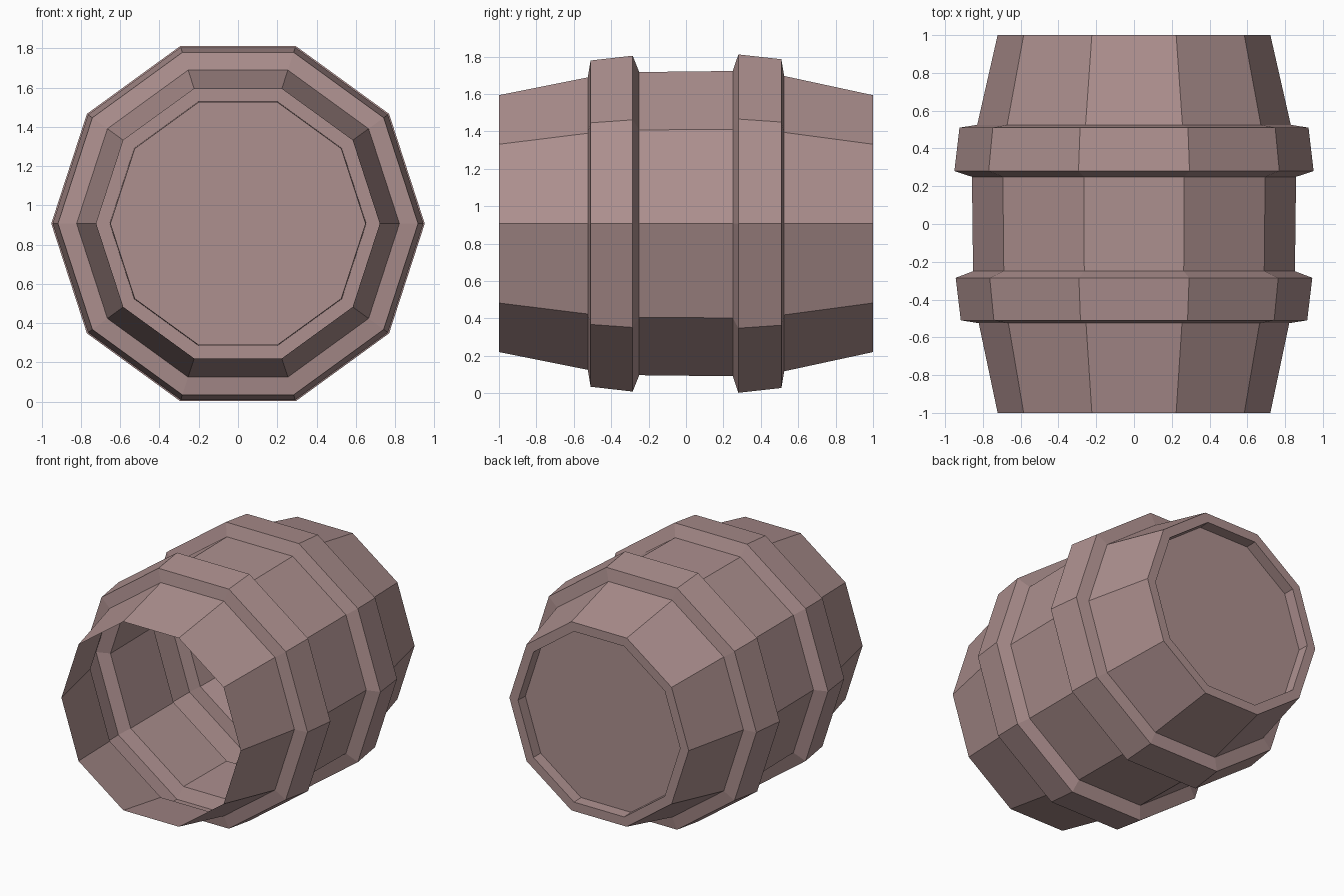
import bpy
import bmesh
from math import cos, sin, tau

if "Cube" in bpy.data.objects:
    bpy.data.objects.remove(bpy.data.objects["Cube"], do_unlink=True)

SIDES = 10
AXIS_HEIGHT = 0.907

wood = bpy.data.materials.new("dusty_rose_wood")
wood.use_nodes = True
colour = (0.42, 0.28, 0.275, 1)
wood.diffuse_color = colour
wood.node_tree.nodes["Principled BSDF"].inputs["Base Color"].default_value = colour


def turned_part(name, profile, capped=False):
    """Turn a (y, radius) profile around the barrel's lengthwise axis."""
    bm = bmesh.new()
    rings = [[bm.verts.new((r * cos(tau * k / SIDES), y,
                            AXIS_HEIGHT + r * sin(tau * k / SIDES)))
              for k in range(SIDES)] for y, r in profile]
    for a, b in zip(rings, rings[1:]):
        for k in range(SIDES):
            n = (k + 1) % SIDES
            bm.faces.new((a[k], b[k], b[n], a[n]))
    if capped:
        bm.faces.new(reversed(rings[-1]))
    mesh = bpy.data.meshes.new(name)
    bm.to_mesh(mesh)
    bm.free()
    mesh.materials.append(wood)
    obj = bpy.data.objects.new(name, mesh)
    bpy.context.collection.objects.link(obj)


# Thin open-fronted shell: tapered staves between two raised hoops
turned_part("front_staves", [(-1, 0.722), (-0.525, 0.822)])
turned_part("front_hoop", [(-0.525, 0.822), (-0.51, 0.917),
                           (-0.285, 0.944), (-0.25, 0.852)])
turned_part("middle_staves", [(-0.25, 0.852), (0.25, 0.858)])
turned_part("back_hoop", [(0.25, 0.858), (0.28, 0.951),
                          (0.51, 0.924), (0.525, 0.83)])
turned_part("back_staves", [(0.525, 0.83), (1, 0.722)])

# Flat rim at the back with a recessed lid
turned_part("back_rim", [(1, 0.722), (1, 0.653)])
turned_part("back_lid", [(1, 0.653), (0.92, 0.65)], capped=True)
